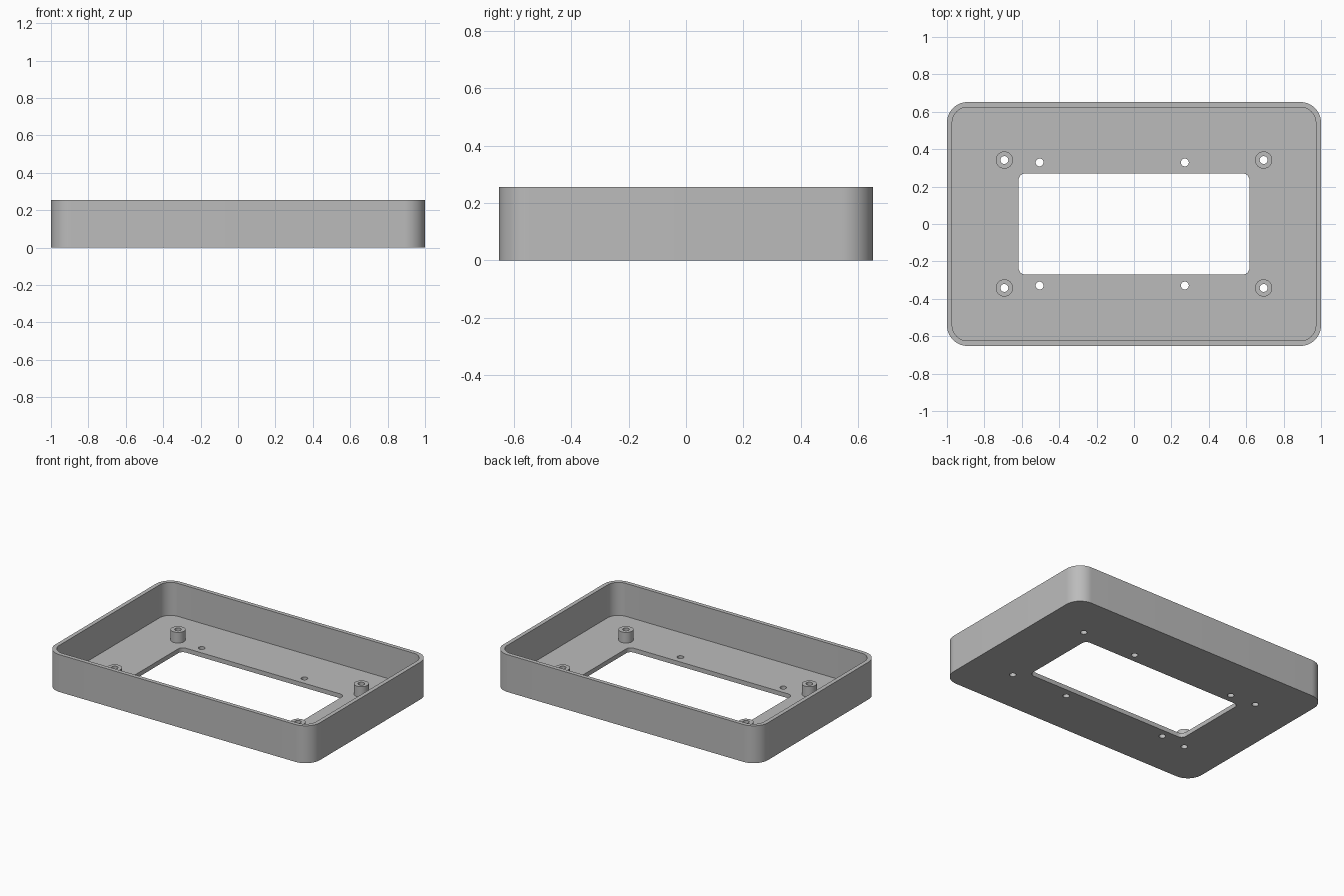
import bpy, bmesh, math

if "Cube" in bpy.data.objects:
    bpy.data.objects.remove(bpy.data.objects["Cube"], do_unlink=True)

# Overall sizes
HALF_X, HALF_Y, HEIGHT = 1.0, 0.652, 0.255
WALL, FLOOR, POST_TOP = 0.028, 0.03, 0.102
CORNER = 0.11
POST_X, POST_Y, POST_R = 0.693, 0.342, 0.046
HOLE_R = 0.021

grey = bpy.data.materials.new("plain grey")
grey.use_nodes = True
colour = (0.5, 0.5, 0.5, 1)
grey.diffuse_color = colour
grey.node_tree.nodes["Principled BSDF"].inputs["Base Color"].default_value = colour


def rounded_rect(hx, hy, r, steps):
    """Outline of a rectangle with rounded corners, counter-clockwise."""
    points = []
    for corner, (sx, sy) in enumerate([(1, 1), (-1, 1), (-1, -1), (1, -1)]):
        for i in range(steps + 1):
            a = math.pi / 2 * (corner + i / steps)
            points.append((sx * (hx - r) + r * math.cos(a),
                           sy * (hy - r) + r * math.sin(a)))
    return points


def circle(cx, cy, r, sides=32):
    turn = 2 * math.pi / sides
    return [(cx + r * math.cos(i * turn), cy + r * math.sin(i * turn))
            for i in range(sides)]


def prism(name, outline, z0, z1):
    """Solid made by raising an outline from z0 to z1."""
    bm = bmesh.new()
    base = bm.faces.new([bm.verts.new((x, y, z0)) for x, y in outline])
    raised = bmesh.ops.extrude_face_region(bm, geom=[base], use_keep_orig=True)
    top = [v for v in raised["geom"] if isinstance(v, bmesh.types.BMVert)]
    bmesh.ops.translate(bm, verts=top, vec=(0, 0, z1 - z0))
    bmesh.ops.recalc_face_normals(bm, faces=bm.faces)
    mesh = bpy.data.meshes.new(name)
    bm.to_mesh(mesh)
    bm.free()
    mesh.materials.append(grey)
    obj = bpy.data.objects.new(name, mesh)
    bpy.context.collection.objects.link(obj)
    return obj


def select_only(obj):
    bpy.ops.object.select_all(action="DESELECT")
    obj.select_set(True)
    bpy.context.view_layer.objects.active = obj


def combine(obj, other, operation):
    """Apply a boolean and discard the other solid."""
    mod = obj.modifiers.new("boolean", "BOOLEAN")
    mod.operation = operation
    mod.solver = "EXACT"
    mod.object = other
    select_only(obj)
    bpy.ops.object.modifier_apply(modifier=mod.name)
    bpy.data.objects.remove(other, do_unlink=True)


# Open tray with rounded corners
tray = prism("tray", rounded_rect(HALF_X, HALF_Y, CORNER, 16), 0, HEIGHT)
cavity = rounded_rect(HALF_X - WALL, HALF_Y - WALL, CORNER - WALL, 16)
combine(tray, prism("cavity", cavity, FLOOR, HEIGHT + 0.1), "DIFFERENCE")

# Display window in the floor
window = rounded_rect(0.617, 0.27, 0.035, 8)
combine(tray, prism("window", window, -0.1, HEIGHT), "DIFFERENCE")

# Standoff posts, fused to the floor
post_spots = [(sx * POST_X, sy * POST_Y) for sx in (-1, 1) for sy in (-1, 1)]
for x, y in post_spots:
    post = prism("post", circle(x, y, POST_R), FLOOR / 2, POST_TOP)
    combine(tray, post, "UNION")

# Screw holes through the posts and through the bare floor
floor_spots = [(x, sy * 0.329) for x in (-0.505, 0.272) for sy in (-1, 1)]
for x, y in post_spots + floor_spots:
    hole = prism("hole", circle(x, y, HOLE_R), -0.1, HEIGHT)
    combine(tray, hole, "DIFFERENCE")

select_only(tray)
bpy.ops.object.shade_smooth_by_angle(angle=math.radians(30))
